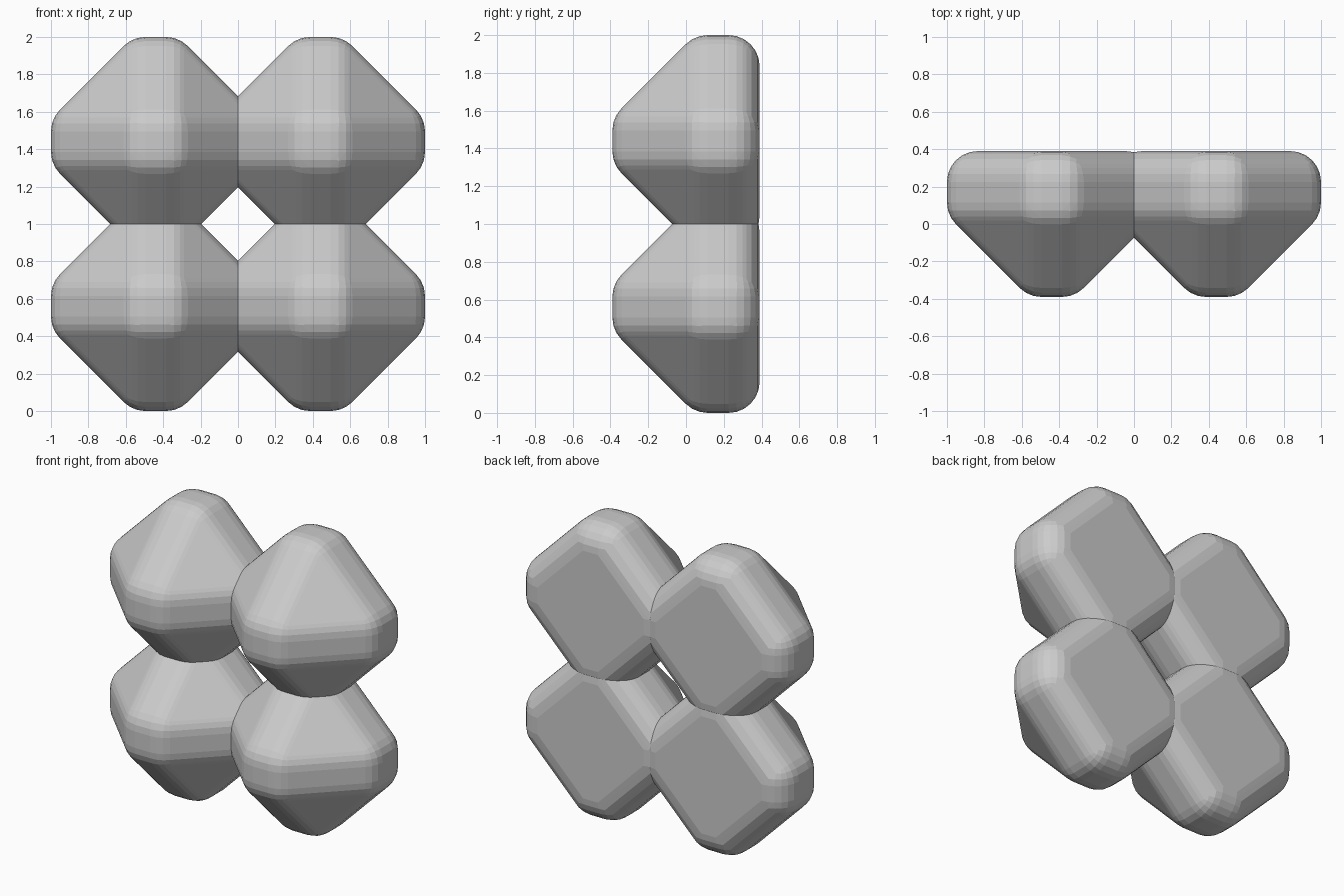
import bpy, bmesh, math
from mathutils import Matrix

if "Cube" in bpy.data.objects:
    bpy.data.objects.remove(bpy.data.objects["Cube"])

HALF, ROUND, REACH = 0.22, 0.165, 0.34   # rounded cube half size, rounding, corner distance
CENTRE, DEPTH = 0.44, 0.17               # stud offset from the middle, y of its flat base


def stud_mesh():
    """Convex hull of five rounded cubes at the corners of a square pyramid."""
    bm = bmesh.new()
    corners = [(REACH, 0, 0), (-REACH, 0, 0), (0, 0, REACH), (0, 0, -REACH), (0, -REACH, 0)]
    for c in corners:
        verts = bmesh.ops.create_cube(bm, size=2 * HALF, matrix=Matrix.Translation(c))["verts"]
        edges = list({e for v in verts for e in v.link_edges})
        bmesh.ops.bevel(bm, geom=edges, offset=ROUND, segments=6, profile=0.5, affect='EDGES')
    # keep only the points, then wrap them
    bmesh.ops.delete(bm, geom=bm.faces[:], context='EDGES_FACES')
    bmesh.ops.convex_hull(bm, input=bm.verts[:])
    loose = [v for v in bm.verts if not v.link_faces]
    bmesh.ops.delete(bm, geom=loose, context='VERTS')
    bmesh.ops.dissolve_limit(bm, angle_limit=math.radians(0.5),
                             verts=bm.verts[:], edges=bm.edges[:])
    bmesh.ops.recalc_face_normals(bm, faces=bm.faces[:])
    mesh = bpy.data.meshes.new("stud")
    bm.to_mesh(mesh)
    bm.free()
    return mesh


# four studs in a two by two grid
mesh = stud_mesh()
for row, sz in (("lower", -1), ("upper", 1)):
    for side, sx in (("left", -1), ("right", 1)):
        ob = bpy.data.objects.new(f"{row}_{side}_stud", mesh)
        ob.location = (sx * CENTRE, DEPTH, 1 + sz * CENTRE)
        bpy.context.collection.objects.link(ob)
